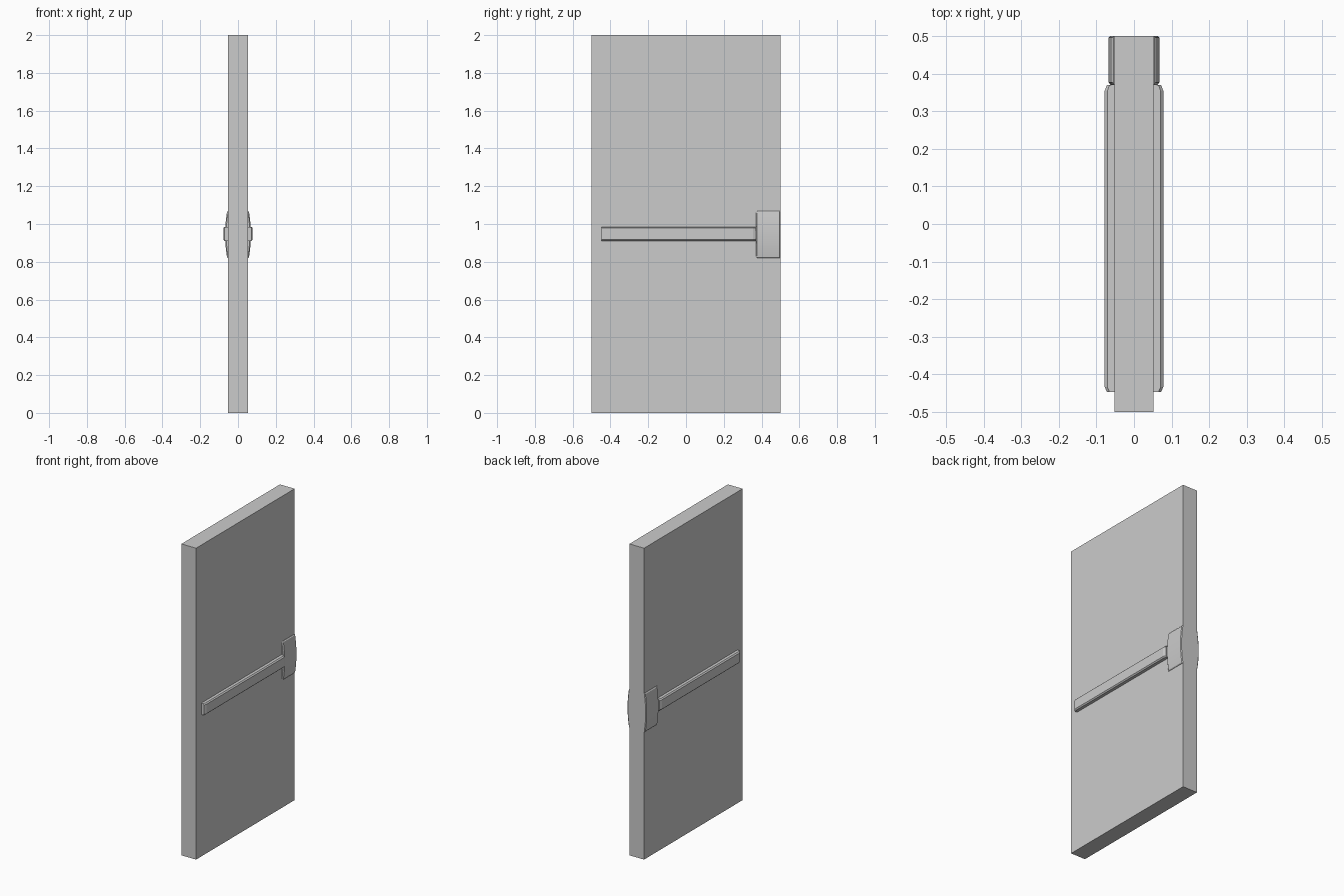
import bpy, math

if "Cube" in bpy.data.objects:
    bpy.data.objects.remove(bpy.data.objects["Cube"])

T = 0.052  # half thickness of the door slab


def make(name, verts, faces, mirror=False):
    mesh = bpy.data.meshes.new(name)
    mesh.from_pydata(verts, [], faces)
    mesh.update()
    ob = bpy.data.objects.new(name, mesh)
    bpy.context.collection.objects.link(ob)
    if mirror:
        ob.modifiers.new("both_sides", 'MIRROR').use_axis[0] = True
    return ob


def loft(name, sections, mirror=False):
    """Skin equal-length closed sections, capping both ends."""
    n = len(sections[0])
    verts = [p for s in sections for p in s]
    faces = [list(range(n))[::-1],
             [n * (len(sections) - 1) + i for i in range(n)]]
    for k in range(len(sections) - 1):
        for i in range(n):
            j = (i + 1) % n
            faces.append([k * n + i, k * n + j, (k + 1) * n + j, (k + 1) * n + i])
    ob = make(name, verts, faces, mirror)
    bpy.context.view_layer.objects.active = ob
    ob.select_set(True)
    bpy.ops.object.mode_set(mode='EDIT')
    bpy.ops.mesh.select_all(action='SELECT')
    bpy.ops.mesh.normals_make_consistent(inside=False)
    bpy.ops.object.mode_set(mode='OBJECT')
    return ob


def rect(y, x0, x1, z0, z1):
    return [(x0, y, z0), (x1, y, z0), (x1, y, z1), (x0, y, z1)]


# Door slab
loft("door_slab", [rect(-0.5, -T, T, 0, 2), rect(0.5, -T, T, 0, 2)])


# Push bar on each face, outer edges chamfered
def bar_section(y, x_out):
    z0, z1, c = 0.911, 0.985, 0.007
    return [(T - 0.004, y, z0), (x_out - c, y, z0), (x_out, y, z0 + c),
            (x_out, y, z1 - c), (x_out - c, y, z1), (T - 0.004, y, z1)]


loft("push_bar", [bar_section(-0.447, 0.072), bar_section(-0.433, 0.078),
                  bar_section(0.354, 0.078), bar_section(0.37, 0.072)], mirror=True)


# Bowed latch cover at the opening edge, chamfered all round
def cover_section(y, drop, inset):
    zc, h, n = 0.944, 0.124, 16
    pts = [(T - 0.004, y, zc - h)]
    pts.append((T + 0.002, y, zc - h))
    for i in range(n + 1):
        t = -1 + 2 * i / n
        x = 0.0585 + 0.0095 * (1 - t * t) - drop
        pts.append((x, y, zc + t * (h - inset)))
    pts += [(T + 0.002, y, zc + h), (T - 0.004, y, zc + h)]
    return pts


cover = loft("latch_cover", [cover_section(0.37, 0.006, 0.005),
                             cover_section(0.377, 0, 0.005),
                             cover_section(0.496, 0, 0.005),
                             cover_section(0.5, 0.005, 0.005)], mirror=True)
bpy.ops.object.select_all(action='DESELECT')
cover.select_set(True)
bpy.context.view_layer.objects.active = cover
bpy.ops.object.shade_smooth_by_angle(angle=math.radians(20))
